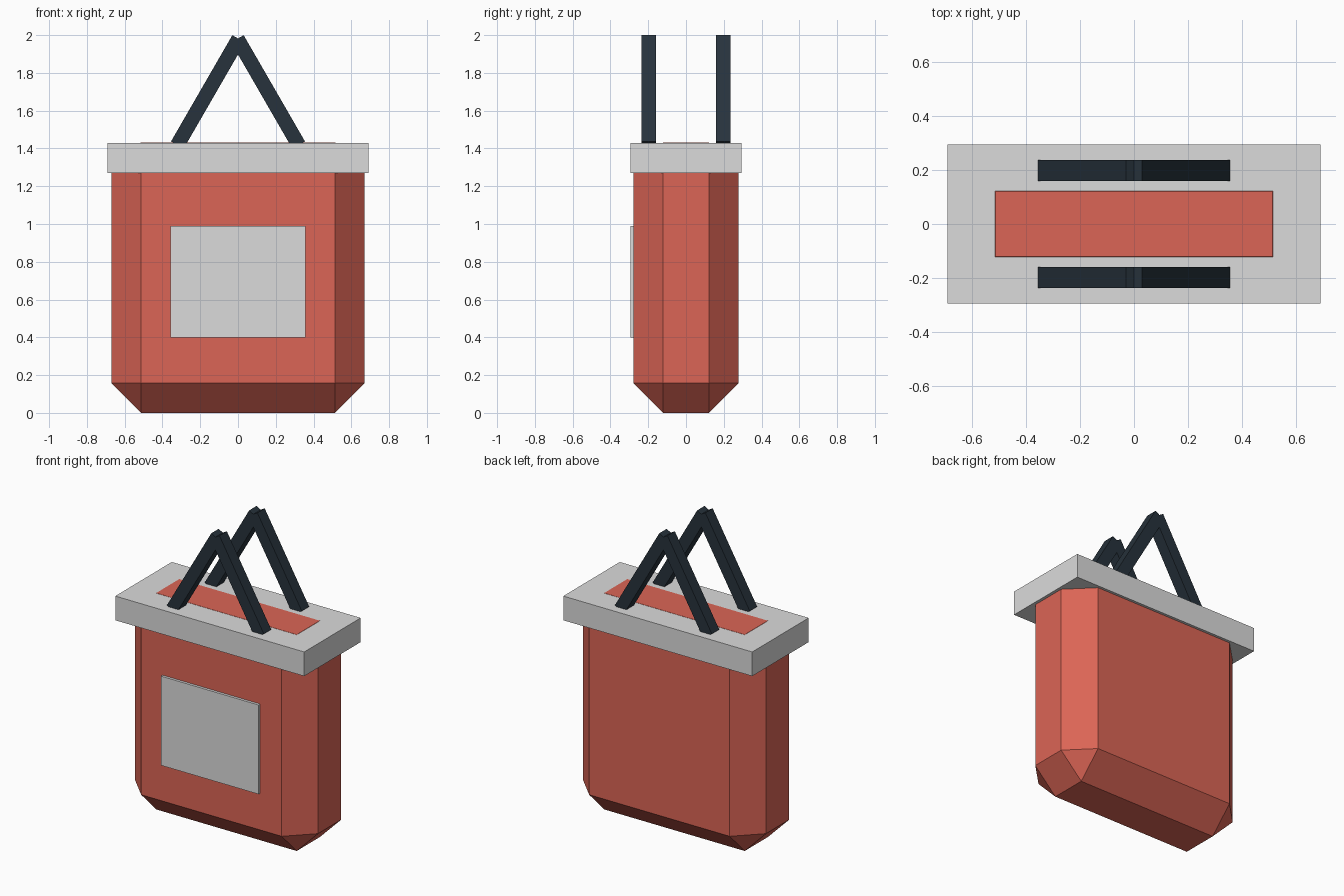
import bpy
import math

cube = bpy.data.objects.get("Cube")
if cube:
    bpy.data.objects.remove(cube, do_unlink=True)


def material(name, rgb):
    mat = bpy.data.materials.new(name)
    mat.use_nodes = True
    mat.diffuse_color = (*rgb, 1)
    mat.node_tree.nodes["Principled BSDF"].inputs["Base Color"].default_value = (*rgb, 1)
    return mat


red = material("coral red", (0.71, 0.13, 0.092))
grey = material("light grey", (0.71, 0.71, 0.71))
navy = material("dark navy", (0.02, 0.032, 0.045))


def box(name, size, centre, mat, tilt=0):
    bpy.ops.mesh.primitive_cube_add(size=1, location=centre, rotation=(0, tilt, 0))
    obj = bpy.context.object
    obj.name = name
    obj.scale = size
    bpy.ops.object.transform_apply(location=False, rotation=False, scale=True)
    obj.data.materials.append(mat)
    return obj


# Bag body with wide chamfers; its top shows just proud of the rim
body = box("bag_body", (1.342, 0.555, 1.431), (0, 0, 0.7155), red)
chamfer = body.modifiers.new("chamfer", "BEVEL")
chamfer.width = 0.157
chamfer.segments = 1
chamfer.limit_method = "NONE"

# Rim around the top
box("rim", (1.382, 0.59, 0.16), (0, 0, 1.35), grey)

# Front pocket panel
box("front_pocket", (0.714, 0.04, 0.59), (0, -0.275, 0.695), grey)

# Two handles, each a pair of leaning bars
for place, y in (("front", -0.198), ("back", 0.198)):
    for side, sign in (("left", 1), ("right", -1)):
        box(f"{place}_handle_{side}_bar", (0.077, 0.077, 0.65),
            (sign * 0.159, y, 1.699), navy, tilt=-sign * math.radians(30))
